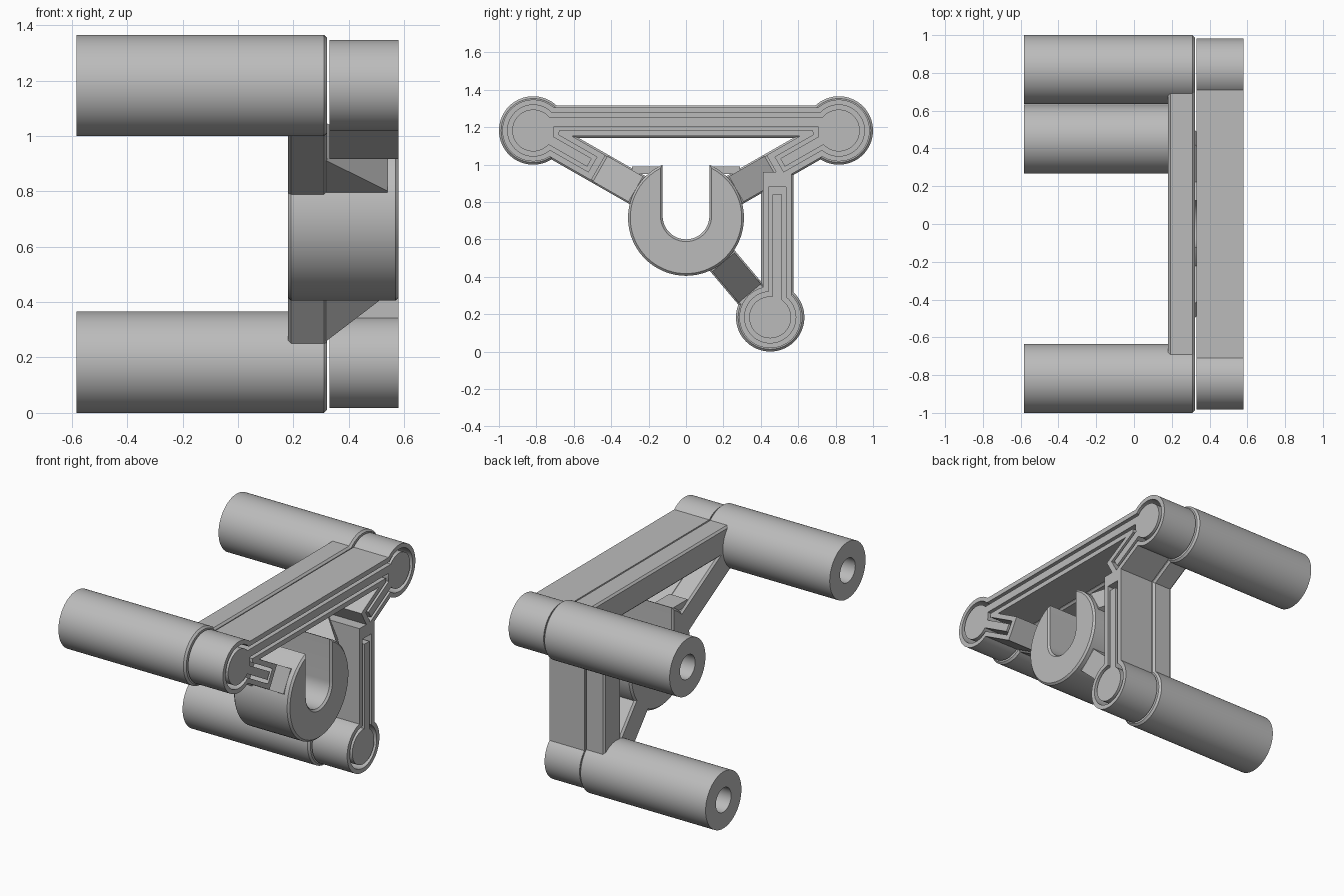
import bpy, bmesh, math
from mathutils import Vector

cube = bpy.data.objects.get("Cube")
if cube:
    bpy.data.objects.remove(cube, do_unlink=True)

grey = bpy.data.materials.new("plain_grey")
grey.use_nodes = True
grey.diffuse_color = (0.5, 0.5, 0.5, 1)
grey.node_tree.nodes["Principled BSDF"].inputs["Base Color"].default_value = (0.5, 0.5, 0.5, 1)

# Key points in the side plane (y, z)
HUB = Vector((0, 0.715))
POSTS = {"front": Vector((-0.817, 1.182)),
         "back": Vector((0.817, 1.182)),
         "lower": Vector((0.45, 0.183))}
BEAM_Z, STRUT_Y = 1.229, 0.488
BACK, SEAM, COVER, FACE = 0.18, 0.322, 0.33, 0.58
CH = 0.012


def circle(c, r, n=64):
    return [(c[0] + r * math.cos(2 * math.pi * i / n),
             c[1] + r * math.sin(2 * math.pi * i / n)) for i in range(n)]


def bar(p, q, half):
    """Rectangle outline around the line from p to q."""
    p, q = Vector(p), Vector(q)
    d = (q - p).normalized()
    s = Vector((-d.y, d.x)) * half
    return [p - s, q - s, q + s, p + s]


def hub_outline(grow):
    """Round hub with a U slot open at the top."""
    r, w = 0.31 + grow, 0.125 - grow
    a = math.acos(w / r)
    n = 64
    outer = [a - (math.pi + 2 * a) * i / n for i in range(n + 1)]
    pts = [(HUB.x + r * math.cos(t), HUB.y + r * math.sin(t)) for t in outer]
    for i in range(25):
        t = math.pi + math.pi * i / 24
        pts.append((w * math.cos(t), HUB.y + 0.01 + w * math.sin(t)))
    return pts


def loft(name, stations):
    """Solid through outlines placed at given x positions."""
    bm = bmesh.new()
    rings = [[bm.verts.new((x, p[0], p[1])) for p in pts] for x, pts in stations]
    n = len(rings[0])
    for a, b in zip(rings, rings[1:]):
        for i in range(n):
            j = (i + 1) % n
            bm.faces.new((a[i], a[j], b[j], b[i]))
    bm.faces.new(rings[0])
    bm.faces.new(rings[-1][::-1])
    bmesh.ops.recalc_face_normals(bm, faces=bm.faces)
    me = bpy.data.meshes.new(name)
    bm.to_mesh(me)
    bm.free()
    me.materials.append(grey)
    ob = bpy.data.objects.new(name, me)
    bpy.context.collection.objects.link(ob)
    return ob


def combine(target, other, op):
    m = target.modifiers.new("cut", "BOOLEAN")
    m.operation, m.solver, m.object = op, "EXACT", other
    bpy.context.view_layer.objects.active = target
    bpy.ops.object.modifier_apply(modifier=m.name)
    bpy.data.objects.remove(other, do_unlink=True)


def fuse(name, outlines, x0, x1):
    """Union of several straight prisms."""
    parts = [loft(name, [(x0, o), (x1, o)]) for o in outlines]
    for p in parts[1:]:
        combine(parts[0], p, "UNION")
    return parts[0]


def toward(post, dist):
    return HUB + (post - HUB).normalized() * dist


# Posts with blind holes in their free ends
for key, c in POSTS.items():
    profile = [(0.17, 0.078), (-0.583, 0.078), (-0.583, 0.183),
               (SEAM - CH, 0.183), (SEAM, 0.183 - CH)]
    loft(key + "_post", [(x, circle(c, r)) for x, r in profile])


# Base beams with chamfered edges
def base_beam(name, p, q, half=0.086):
    loft(name, [(BACK, bar(p, q, half - CH)), (BACK + CH, bar(p, q, half)),
                (SEAM - CH, bar(p, q, half)), (SEAM, bar(p, q, half - CH))])


base_beam("top_base_beam", (-0.817, BEAM_Z), (0.817, BEAM_Z))
base_beam("strut_base_beam", (STRUT_Y, 0.2), (STRUT_Y, 0.96))
for key, c in POSTS.items():
    base_beam(key + "_base_arm", toward(c, 0.25), c)

# Braces rising from each arm to the hub
for key, c in POSTS.items():
    near = toward(c, 0.25)
    loft(key + "_brace", [(SEAM - CH, bar(near, toward(c, 0.54), 0.078)),
                          (0.54, bar(near, toward(c, 0.31), 0.078))])

# Slotted hub and the small pads beside its opening
loft("slotted_hub", [(BACK, hub_outline(-CH)), (BACK + CH, hub_outline(0)),
                     (FACE - CH, hub_outline(0)), (FACE, hub_outline(-CH))])
for side, s in (("front", -1), ("back", 1)):
    pad = bar((s * 0.14, 0.97), (s * 0.29, 0.97), 0.02)
    loft(side + "_hub_pad", [(BACK + CH, pad), (SEAM, pad)])


# Cover frame: rim, groove and raised island share one inset layout
def cover_outlines(radius, half, inset):
    o = [bar((-0.817, BEAM_Z), (0.817, BEAM_Z), half)]
    o += [circle(c, radius) for c in POSTS.values()]
    o += [bar(toward(POSTS[k], 0.54 + inset), POSTS[k], half) for k in ("front", "back")]
    top = 0.95 - 2 * inset if inset else 0.96
    o.append(bar((STRUT_Y, 0.2), (STRUT_Y, top), half))
    return o


GROOVE = 0.45
rim = fuse("cover_rim", cover_outlines(0.165, 0.077, 0), COVER, FACE)
channel = fuse("channel_cutter", cover_outlines(0.137, 0.046, 0.035), GROOVE, FACE + 0.05)
channel.hide_render = True
combine(rim, channel, "DIFFERENCE")
fuse("cover_island", cover_outlines(0.112, 0.025, 0.055), GROOVE - 0.01, FACE)

# Smooth round sides, keep edges crisp
bpy.ops.object.select_all(action="DESELECT")
for ob in bpy.context.scene.objects:
    if ob.type == "MESH":
        ob.select_set(True)
        bpy.context.view_layer.objects.active = ob
bpy.ops.object.shade_smooth_by_angle(angle=math.radians(30))
